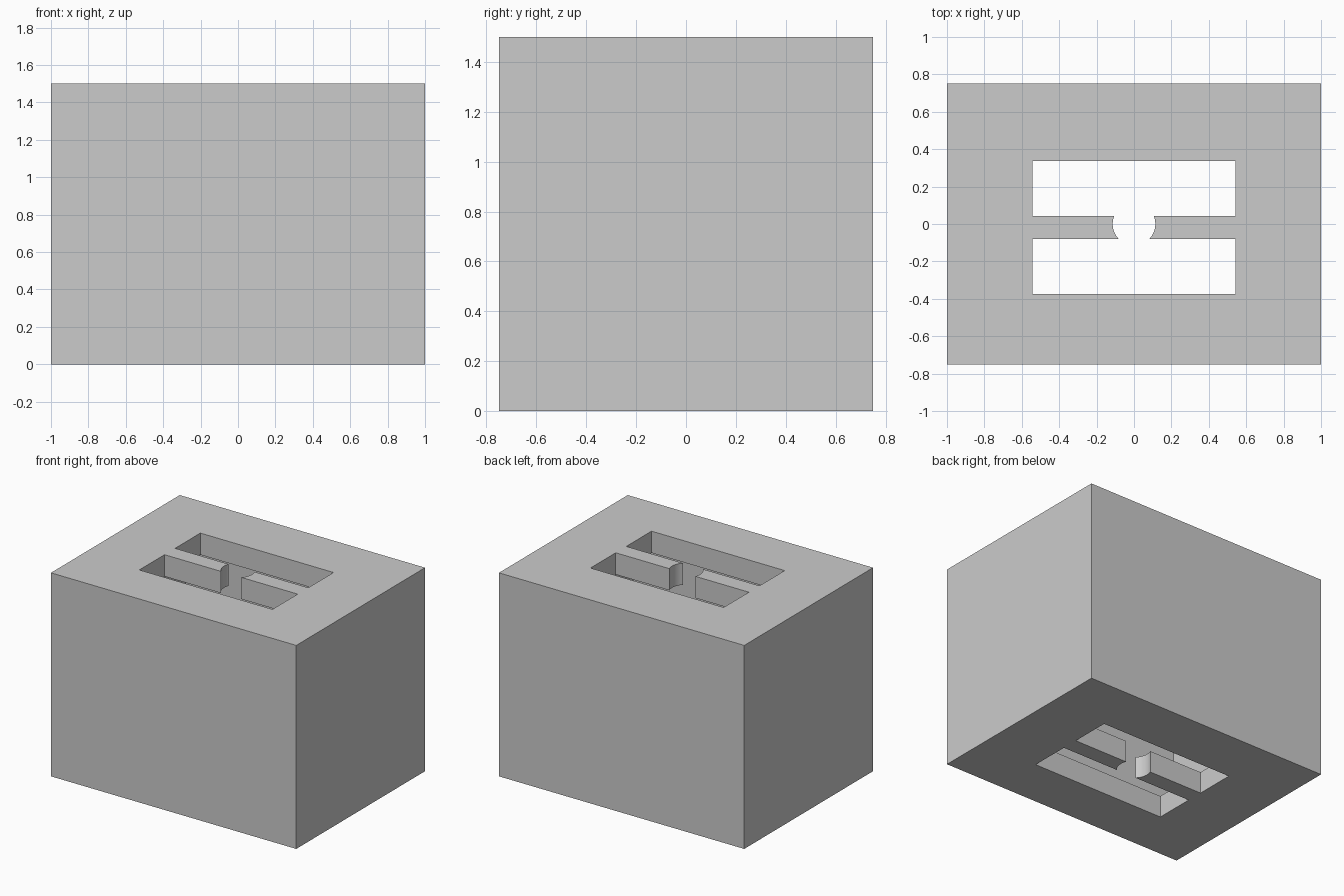
import bpy

if "Cube" in bpy.data.objects:
    bpy.data.objects.remove(bpy.data.objects["Cube"])

W, D, H = 2.0, 1.5, 1.5   # outer size
T = 0.16                  # wall thickness of the hollow box


def block(name, x, y, z):
    """Box from (min, max) pairs."""
    bpy.ops.mesh.primitive_cube_add(size=1)
    ob = bpy.context.object
    ob.name = name
    for v in ob.data.vertices:
        v.co = [lo + (c + 0.5) * (hi - lo) for c, (lo, hi) in zip(v.co, (x, y, z))]
    return ob


def cut(target, cutter):
    """Subtract the cutter and discard it."""
    mod = target.modifiers.new("cut", 'BOOLEAN')
    mod.operation = 'DIFFERENCE'
    mod.solver = 'EXACT'
    mod.object = cutter
    bpy.context.view_layer.objects.active = target
    bpy.ops.object.modifier_apply(modifier=mod.name)
    bpy.data.objects.remove(cutter, do_unlink=True)


# Outer box, hollowed to an even wall
box = block("hollow_box", (-W / 2, W / 2), (-D / 2, D / 2), (0, H))
cut(box, block("cavity_cutter", (-W / 2 + T, W / 2 - T),
               (-D / 2 + T, D / 2 - T), (T, H - T)))

# Two long slots through the top and bottom walls
for y in ((0.043, 0.337), (-0.374, -0.08)):
    cut(box, block("slot_cutter", (-0.543, 0.543), y, (-0.2, H + 0.2)))

# Round hole through the bar between the slots
bpy.ops.mesh.primitive_cylinder_add(vertices=64, radius=0.114, depth=H + 0.6,
                                    location=(0, 0, H / 2))
cut(box, bpy.context.object)

# Flat faces stay flat, the hole is smooth
bpy.ops.object.select_all(action='DESELECT')
box.select_set(True)
bpy.context.view_layer.objects.active = box
bpy.ops.object.shade_smooth_by_angle(angle=0.52)
